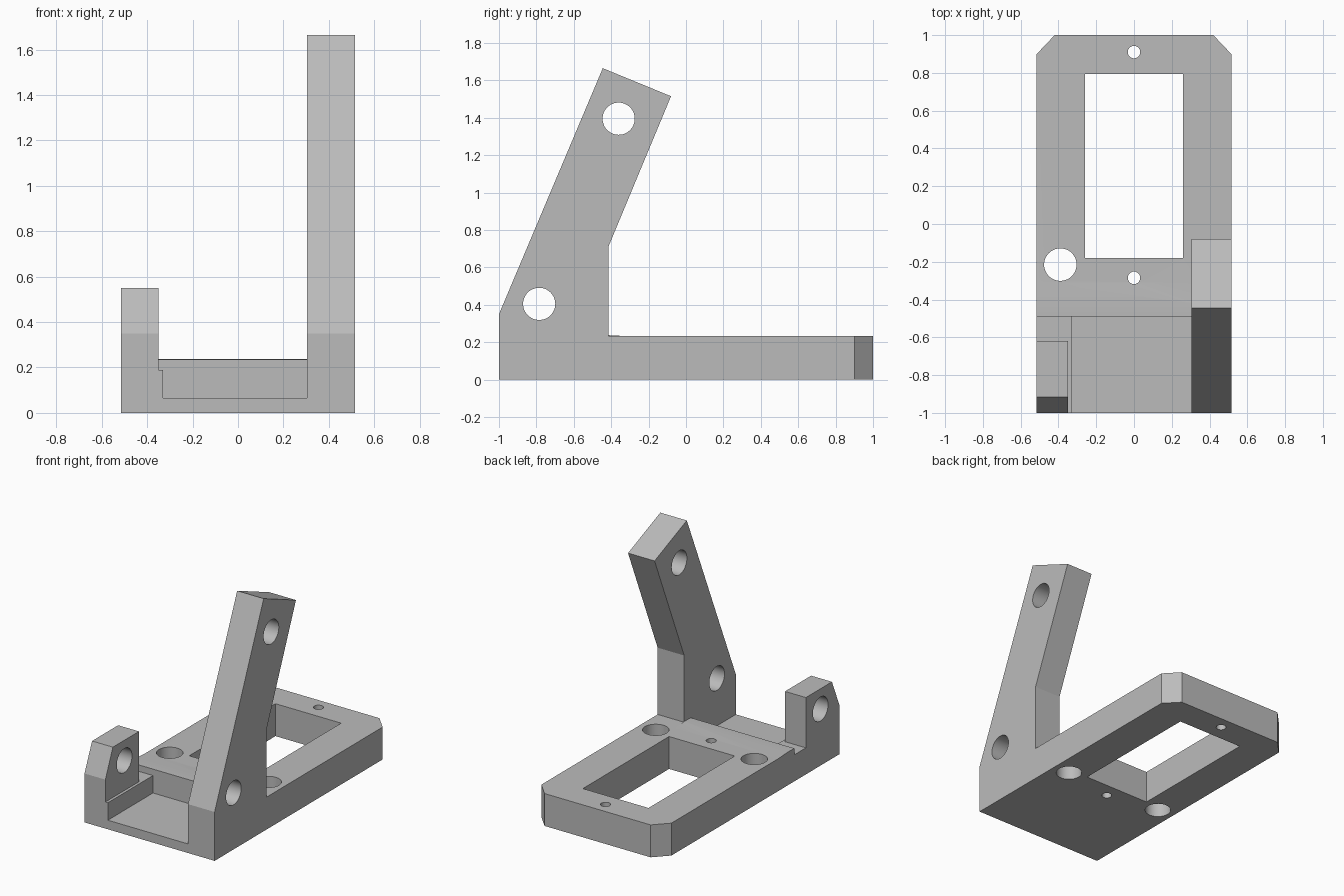
import bpy, bmesh, math
from mathutils import Vector

cube = bpy.data.objects.get("Cube")
if cube:
    bpy.data.objects.remove(cube, do_unlink=True)

grey = bpy.data.materials.new("plain grey")
grey.use_nodes = True
grey.diffuse_color = (0.5, 0.5, 0.5, 1)
grey.node_tree.nodes["Principled BSDF"].inputs["Base Color"].default_value = (0.5, 0.5, 0.5, 1)

W, TOP = 0.515, 0.232        # half width and plate thickness
ARM_IN, LUG_IN = 0.305, -0.35  # inner faces of the two uprights


def prism(name, points, axis, lo, hi):
    """Extrude a flat outline along axis: 'x' takes (y, z) points, 'z' takes (x, y)."""
    def place(p, d):
        return Vector((d, *p)) if axis == 'x' else Vector((*p, d))
    bm = bmesh.new()
    face = bm.faces.new([bm.verts.new(place(p, lo)) for p in points])
    offset = place((0, 0), hi - lo)
    ext = bmesh.ops.extrude_face_region(bm, geom=[face])
    verts = [g for g in ext["geom"] if isinstance(g, bmesh.types.BMVert)]
    for v in verts:
        v.co = v.co + offset
        v.co['xyz'.index(axis)] = hi
    bmesh.ops.recalc_face_normals(bm, faces=bm.faces)
    mesh = bpy.data.meshes.new(name)
    bm.to_mesh(mesh)
    bm.free()
    mesh.materials.append(grey)
    ob = bpy.data.objects.new(name, mesh)
    bpy.context.collection.objects.link(ob)
    return ob


def rect(a0, a1, b0, b1):
    return [(a0, b0), (a1, b0), (a1, b1), (a0, b1)]


def circle(a, b, r, n=48):
    return [(a + r * math.cos(2 * math.pi * i / n), b + r * math.sin(2 * math.pi * i / n))
            for i in range(n)]


def combine(target, tool, operation):
    """Apply a boolean and discard the tool object."""
    mod = target.modifiers.new("boolean", 'BOOLEAN')
    mod.operation, mod.solver, mod.object = operation, 'EXACT', tool
    bpy.context.view_layer.update()
    graph = bpy.context.evaluated_depsgraph_get()
    mesh = bpy.data.meshes.new_from_object(target.evaluated_get(graph))
    target.modifiers.clear()
    target.data = mesh
    bpy.data.objects.remove(tool, do_unlink=True)


# Base plate with clipped rear corners
bracket = prism("bracket", [(-W, -1), (W, -1), (W, 0.9), (0.42, 1), (-0.42, 1), (-W, 0.9)],
                'z', 0, TOP)

# Rectangular window, front pocket and the shallow ledge beside it
combine(bracket, prism("window_cut", rect(-0.26, 0.26, -0.18, 0.795), 'z', -0.1, 0.4), 'DIFFERENCE')
combine(bracket, prism("pocket_cut", rect(-0.33, ARM_IN, -1.1, -0.49), 'z', 0.065, 0.4), 'DIFFERENCE')
combine(bracket, prism("ledge_cut", rect(-0.6, ARM_IN, -1.1, -0.49), 'z', 0.19, 0.4), 'DIFFERENCE')

# Low wedge behind the pocket
combine(bracket, prism("wedge", [(-0.49, 0.2), (-0.31, 0.2), (-0.31, TOP), (-0.42, 0.238), (-0.49, 0.236)],
                       'x', -W, ARM_IN), 'UNION')

# Tall leaning arm
combine(bracket, prism("arm", [(-1, 0), (-0.415, 0), (-0.415, 0.71), (-0.08, 1.515),
                               (-0.445, 1.665), (-1, 0.35)], 'x', ARM_IN, W), 'UNION')

# Short lug
combine(bracket, prism("lug", [(-1, 0), (-0.62, 0), (-0.62, 0.55), (-0.915, 0.55), (-1, 0.35)],
                       'x', -W, LUG_IN), 'UNION')

# Cross holes through arm and lug
for y, z in ((-0.36, 1.395), (-0.785, 0.405)):
    combine(bracket, prism("pin_hole", circle(y, z, 0.086), 'x', -0.7, 0.7), 'DIFFERENCE')

# Vertical holes through the plate
for x, y, r in ((-0.39, -0.215, 0.086), (0.39, -0.215, 0.086), (0, 0.91, 0.033), (0, -0.285, 0.033)):
    combine(bracket, prism("plate_hole", circle(x, y, r), 'z', -0.1, 0.3), 'DIFFERENCE')

# Smooth hole walls, sharp edges elsewhere
bpy.ops.object.select_all(action='DESELECT')
bracket.select_set(True)
bpy.context.view_layer.objects.active = bracket
bpy.ops.object.shade_smooth_by_angle(angle=math.radians(20))
